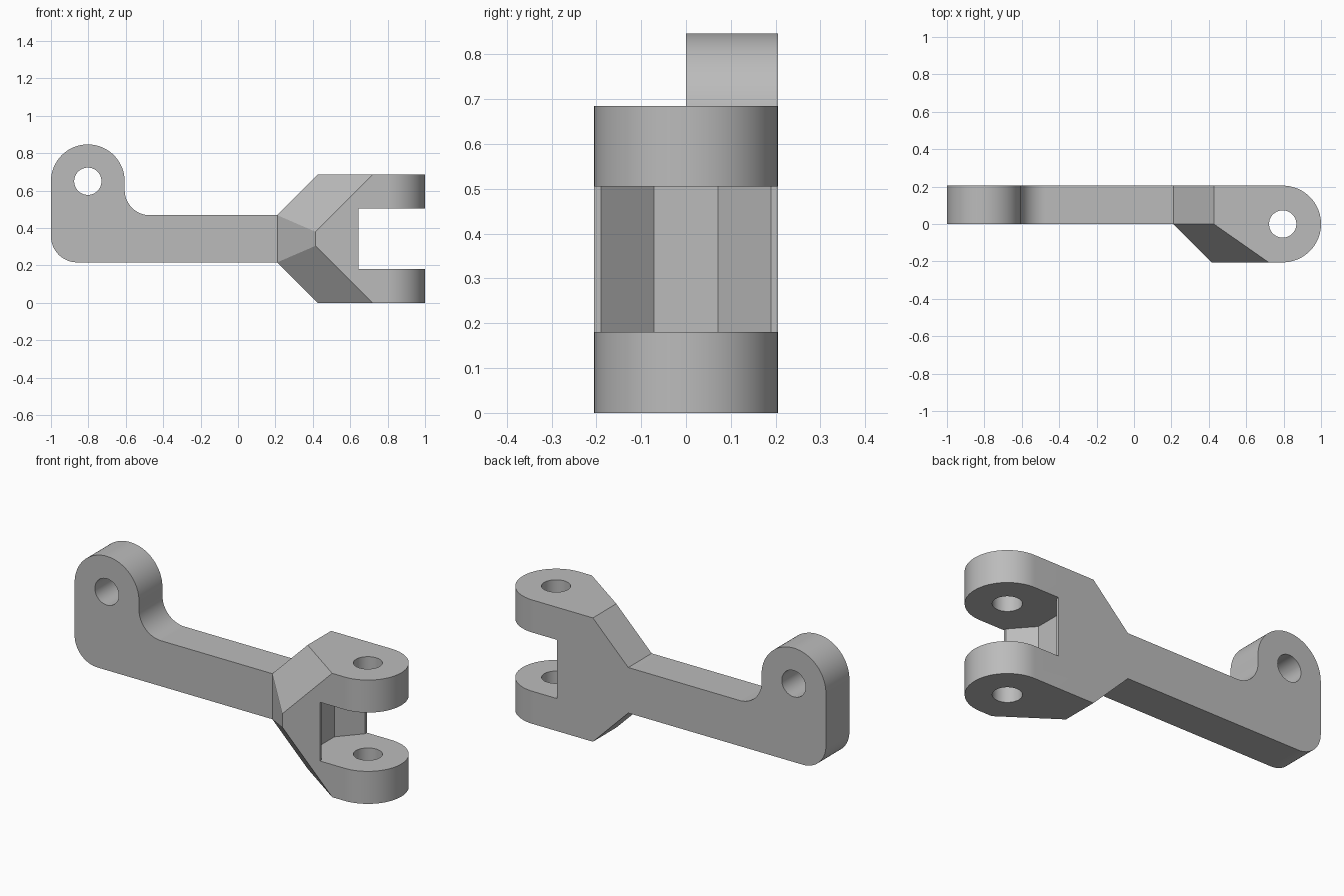
import bpy
import bmesh
from math import cos, sin, pi, radians
from mathutils import Vector

if "Cube" in bpy.data.objects:
    bpy.data.objects.remove(bpy.data.objects["Cube"], do_unlink=True)

# Main dimensions
HALF_W = 0.205          # half width of the fork, full thickness of the arm
TOP = 0.685             # fork height
MID = TOP / 2
ARM = 0.126             # half height of the arm
NOSE = 0.0375           # half height of the blunt front nose of the fork
JOIN = 0.21             # where arm meets fork
PIN_X = 1 - HALF_W
PIN_R = 0.073
EYE_X, EYE_Z, EYE_R = -0.803, 0.65, 0.197

steel = bpy.data.materials.new("plain_grey")
steel.use_nodes = True
GREY = (0.5, 0.5, 0.5, 1)
steel.diffuse_color = GREY
steel.node_tree.nodes["Principled BSDF"].inputs["Base Color"].default_value = GREY


def arc(cx, cy, r, start, end, steps=24):
    angles = [radians(start + (end - start) * i / steps) for i in range(steps + 1)]
    return [(cx + r * cos(a), cy + r * sin(a)) for a in angles]


def finish(bm, name):
    bmesh.ops.recalc_face_normals(bm, faces=bm.faces)
    mesh = bpy.data.meshes.new(name)
    bm.to_mesh(mesh)
    bm.free()
    mesh.materials.append(steel)
    obj = bpy.data.objects.new(name, mesh)
    bpy.context.collection.objects.link(obj)
    return obj


def prism(name, profile, axis, low, high):
    """Extrude a 2D profile along y (profile in x, z) or z (profile in x, y)."""
    place = (lambda p, d: (p[0], d, p[1])) if axis == "y" else (lambda p, d: (p[0], p[1], d))
    bm = bmesh.new()
    face = bm.faces.new([bm.verts.new(place(p, low)) for p in profile])
    grown = bmesh.ops.extrude_face_region(bm, geom=[face])["geom"]
    shift = Vector(place((0, 0), high - low))
    bmesh.ops.translate(bm, vec=shift, verts=[v for v in grown if isinstance(v, bmesh.types.BMVert)])
    return finish(bm, name)


def combine(target, other, operation):
    mod = target.modifiers.new(operation.lower(), "BOOLEAN")
    mod.operation = operation
    mod.solver = "EXACT"
    mod.object = other
    bpy.context.view_layer.update()
    bpy.context.view_layer.objects.active = target
    bpy.ops.object.modifier_apply(modifier=mod.name)
    bpy.data.objects.remove(other, do_unlink=True)


# Arm with a raised eye at its end, rounded heel and inner fillet
inner_x = EYE_X + EYE_R
fillet = 0.135
heel = 0.14
arm_profile = [(JOIN, MID - ARM), (JOIN, MID + ARM)]
arm_profile += arc(inner_x + fillet, MID + ARM + fillet, fillet, 270, 180)
arm_profile += arc(EYE_X, EYE_Z, EYE_R, 0, 180, 48)
arm_profile += arc(-1 + heel, MID - ARM + heel, heel, 180, 270)
body = prism("lever_body", arm_profile, "y", 0, HALF_W)

# Fork block: hull of the tapered shoulders and the round end
nose_x = JOIN + HALF_W
bm = bmesh.new()
for side in (-1, 1):
    for y in (0, HALF_W):
        bm.verts.new((JOIN, y, MID + side * ARM))
        bm.verts.new((JOIN + MID - ARM, y, MID + side * MID))
    bm.verts.new((nose_x, -HALF_W, MID + side * NOSE))
    bm.verts.new((nose_x + MID - NOSE, -HALF_W, MID + side * MID))
    for x, y in arc(PIN_X, 0, HALF_W, -90, 90, 48):
        bm.verts.new((x, y, MID + side * MID))
bmesh.ops.convex_hull(bm, input=bm.verts)
bmesh.ops.dissolve_limit(bm, angle_limit=radians(0.5), verts=bm.verts, edges=bm.edges)
fork = finish(bm, "fork")

# Slot between the fork plates, with a chamfered pocket at its back
slot_x, pocket_x = 0.645, 0.54
half_slot = [(slot_x, 0.19), (slot_x, 0.3), (1.1, 0.3)]
slot_profile = [(pocket_x, 0.071)] + half_slot
slot_profile += [(x, -y) for x, y in reversed(slot_profile)]
combine(fork, prism("slot_cutter", slot_profile, "z", 0.18, 0.505), "DIFFERENCE")

# Pin hole through both plates
pin = arc(PIN_X, 0, PIN_R, 0, 360, 48)[:-1]
combine(fork, prism("pin_cutter", pin, "z", -0.1, TOP + 0.1), "DIFFERENCE")

# Eye hole through the arm
eye = arc(EYE_X, EYE_Z, PIN_R, 0, 360, 48)[:-1]
combine(body, prism("eye_cutter", eye, "y", -0.1, HALF_W + 0.1), "DIFFERENCE")

# Join arm and fork into one casting
combine(body, fork, "UNION")
bpy.ops.object.select_all(action="DESELECT")
body.select_set(True)
bpy.context.view_layer.objects.active = body
bpy.ops.object.shade_smooth_by_angle(angle=radians(25))
